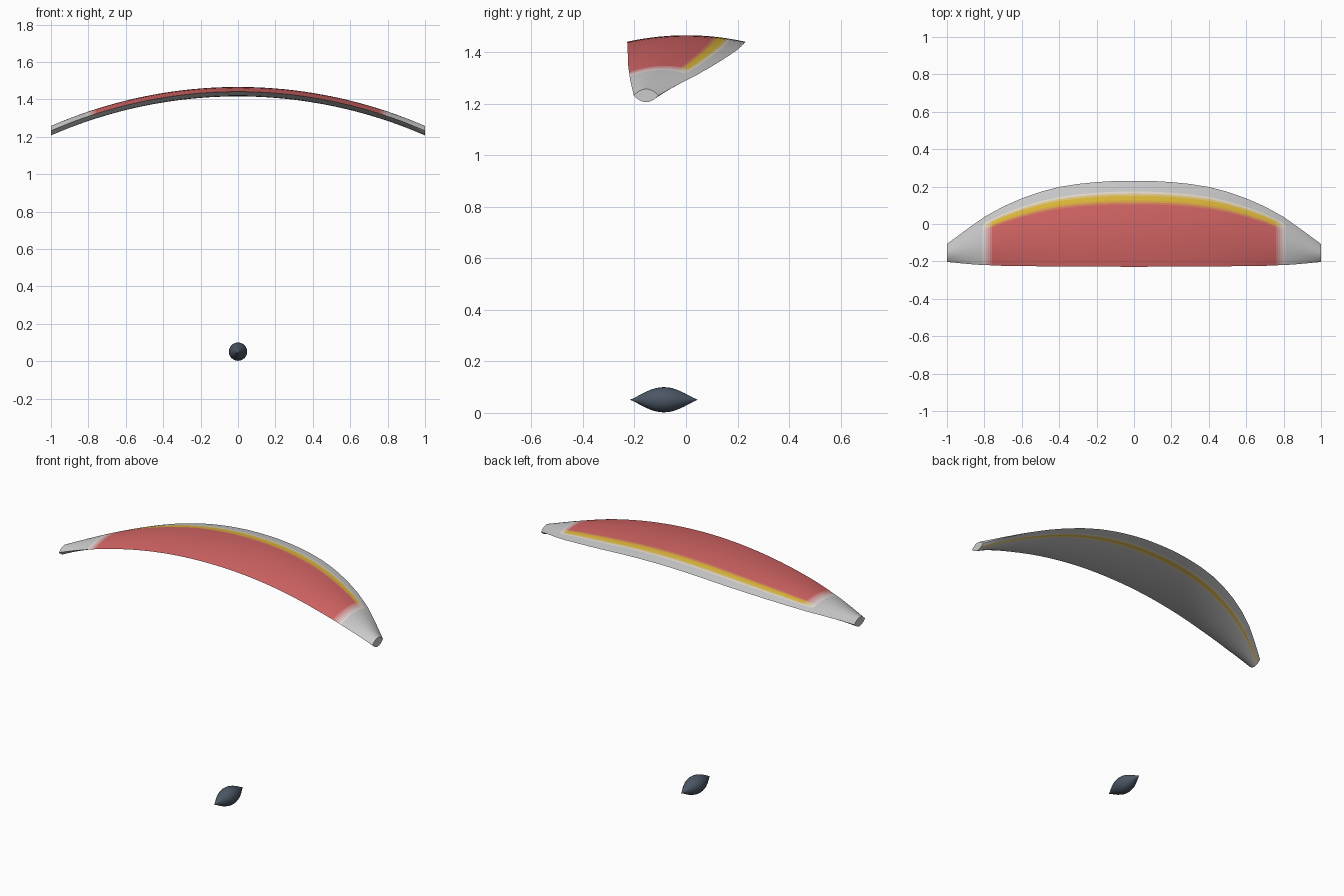
import bpy, bmesh, math

if "Cube" in bpy.data.objects:
    bpy.data.objects.remove(bpy.data.objects["Cube"])

RED, YELLOW, GREY = (0.66, 0.13, 0.13), (0.75, 0.5, 0.04), (0.8, 0.8, 0.8)


def material(name, rgb):
    m = bpy.data.materials.new(name)
    m.diffuse_color = (*rgb, 1)
    m.use_nodes = True
    m.node_tree.nodes["Principled BSDF"].inputs["Base Color"].default_value = m.diffuse_color
    return m


def finish(bm, name, angle):
    bmesh.ops.recalc_face_normals(bm, faces=bm.faces)
    me = bpy.data.meshes.new(name)
    bm.to_mesh(me)
    bm.free()
    ob = bpy.data.objects.new(name, me)
    bpy.context.collection.objects.link(ob)
    bpy.ops.object.select_all(action='DESELECT')
    bpy.context.view_layer.objects.active = ob
    ob.select_set(True)
    bpy.ops.object.shade_smooth_by_angle(angle=math.radians(angle))
    return ob


def interp(pts, x):
    for (x0, y0), (x1, y1) in zip(pts, pts[1:]):
        if x <= x1:
            return y0 + (y1 - y0) * (x - x0) / (x1 - x0)
    return pts[-1][1]


def mix(a, b, t):
    return tuple(p + (q - p) * t for p, q in zip(a, b))


def clamp(t):
    return max(0.0, min(1.0, t))


# Wing: lens section swept along an arc, straight nose, curved trailing edge
TRAIL = [(0, .231), (.1, .23), (.2, .224), (.3, .214), (.4, .198), (.5, .172),
         (.6, .137), (.7, .093), (.8, .038), (.9, -.033), (1, -.107)]
NOSE = [(0, -.229), (.67, -.225), (.85, -.217), (1, -.203)]
R = 2.5

# Chord fractions and span stations, denser where the colours fade
chord = [0, .03, .08, .15, .25, .35, .45, .55, .64, .7, .725, .75, .775, .8,
         .825, .85, .875, .9, .95, 1]
half = [i * .05 for i in range(1, 16)] + [.76, .77, .78, .79, .8, .81, .83,
                                          .86, .89, .92, .95, .98, 1]
span = [-x for x in reversed(half)] + [0] + half


def point(x, v, side):
    a = abs(x)
    y0, y1 = interp(NOSE, a), interp(TRAIL, a)
    mid = 1.441 - R + math.sqrt(R * R - a * a)
    return x, y0 + (y1 - y0) * v, mid + side * .0255 * 4 * v * (1 - v)


def wing_color(x, v, side):
    if side < 0:    # underside: one yellow stripe along the whole span
        return mix(YELLOW, GREY, round(clamp(abs(v - .81) / .08) * 4) / 4)
    if v < .8:
        c = mix(RED, YELLOW, round(clamp((v - .71) / .08) * 4) / 4)
    else:
        c = mix(YELLOW, GREY, round(clamp((v - .81) / .08) * 4) / 4)
    fade = round(clamp((abs(x) - .755) / .06) * 6) / 6
    return mix(c, GREY, fade)


bm = bmesh.new()
mats = {}
rings = []
for x in span:
    top = [bm.verts.new(point(x, v, 1)) for v in chord]
    bot = [top[0]] + [bm.verts.new(point(x, v, -1)) for v in chord[1:-1]] + [top[-1]]
    rings.append({1: top, -1: bot})

for i in range(len(span) - 1):
    xm = (span[i] + span[i + 1]) / 2
    for side in (1, -1):
        p, q = rings[i][side], rings[i + 1][side]
        for j in range(len(chord) - 1):
            f = bm.faces.new((p[j], q[j], q[j + 1], p[j + 1]))
            c = wing_color(xm, (chord[j] + chord[j + 1]) / 2, side)
            key = tuple(round(k, 3) for k in c)
            f.material_index = mats.setdefault(key, len(mats))

# Flat wing tips
grey = mats.setdefault(GREY, len(mats))
for r in (rings[0], rings[-1]):
    f = bm.faces.new(r[1] + r[-1][-2:0:-1])
    f.material_index = grey

wing = finish(bm, "canopy_wing", 20)
for i, rgb in enumerate(mats):
    wing.data.materials.append(material(f"canopy_cloth_{i}", rgb))

# Pilot pod: pointed spindle along y
bm = bmesh.new()
N, M = 24, 16
Y0, Y1, ZC, RAD = -.217, .045, .051, .049
loops = []
for k in range(1, M):
    u = k / M
    r = RAD * math.sin(math.pi * u) ** 1.15
    loops.append([bm.verts.new((r * math.sin(2 * math.pi * s / N), Y0 + (Y1 - Y0) * u,
                                ZC + r * math.cos(2 * math.pi * s / N))) for s in range(N)])
ends = [bm.verts.new((0, Y0, ZC)), bm.verts.new((0, Y1, ZC))]
for s in range(N):
    t = (s + 1) % N
    for a, b in zip(loops, loops[1:]):
        bm.faces.new((a[s], a[t], b[t], b[s]))
    bm.faces.new((ends[0], loops[0][s], loops[0][t]))
    bm.faces.new((ends[1], loops[-1][s], loops[-1][t]))
pod = finish(bm, "pilot_pod", 40)
pod.data.materials.append(material("pod_slate", (.07, .095, .13)))
